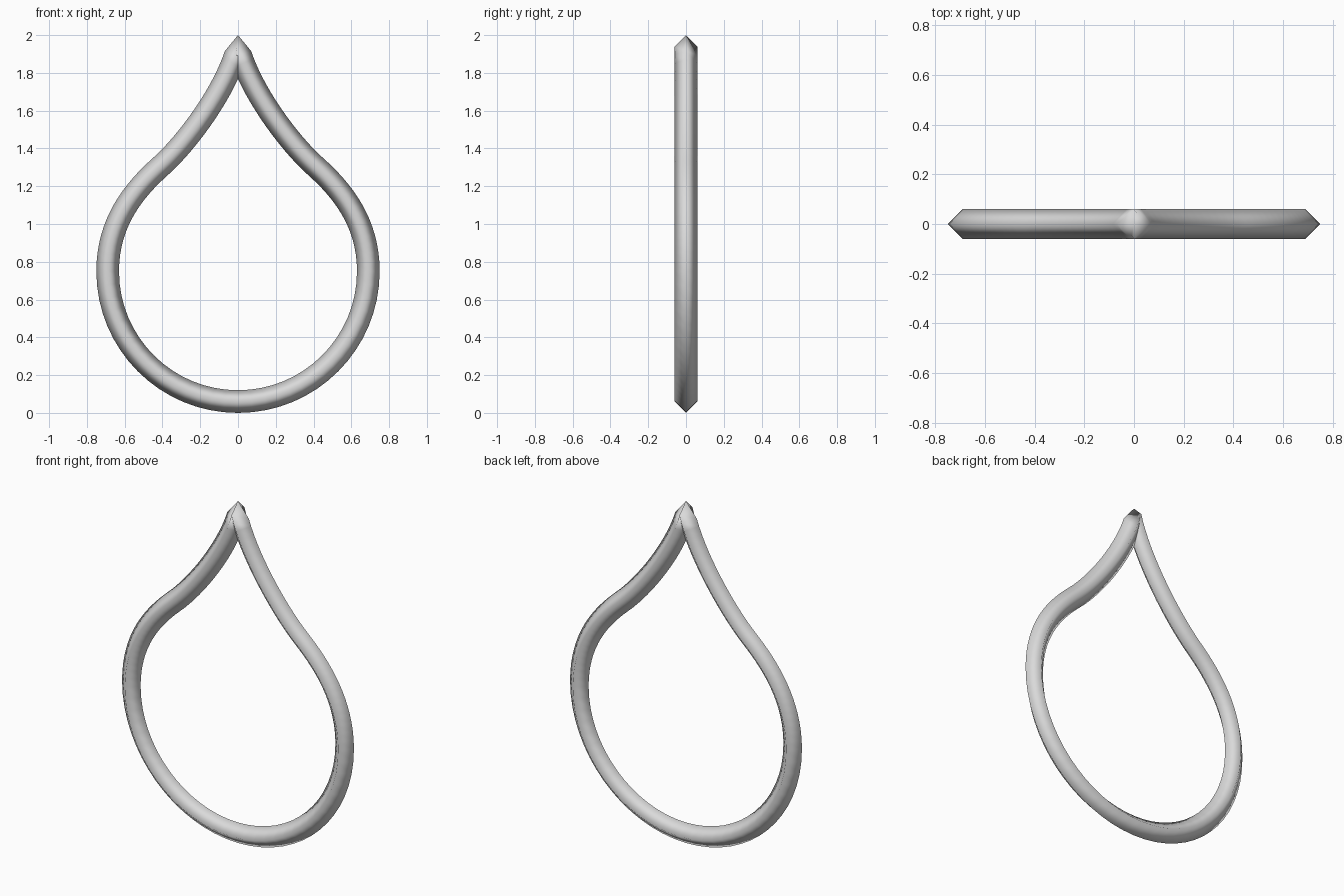
import bpy, math

if "Cube" in bpy.data.objects:
    bpy.data.objects.remove(bpy.data.objects["Cube"])

# One teardrop loop: bezier outline swept with a four-sided diamond section
R, TUBE, CZ = 0.69, 0.06, 0.75
K = 0.5523 * R

curve = bpy.data.curves.new("teardrop_loop", 'CURVE')
curve.dimensions = '3D'        # keeps the section unmitred at the tip
curve.twist_mode = 'Z_UP'
curve.resolution_u = 16
curve.bevel_depth = TUBE
curve.bevel_resolution = 0

# right half of the outline: (handle in, point, handle out)
bottom = ((-K, 0.06), (0, 0.06), (K, 0.06))
side = ((R, CZ - K), (R, CZ), (R, 1.01))
waist = ((0.55, 1.18), (0.41, 1.305), (0.27, 1.43))
tip = ((0.06, 1.71), (0, 1.94), (-0.06, 1.71))


def mirror(p):
    return tuple((-x, z) for x, z in reversed(p))


points = [bottom, side, waist, tip, mirror(waist), mirror(side)]
spline = curve.splines.new('BEZIER')
spline.bezier_points.add(len(points) - 1)
spline.use_cyclic_u = True
for bp, (a, c, b) in zip(spline.bezier_points, points):
    bp.handle_left_type = bp.handle_right_type = 'FREE'
    bp.handle_left, bp.co, bp.handle_right = (*a, 0), (*c, 0), (*b, 0)

# stand the outline upright and turn it into a smooth mesh
loop = bpy.data.objects.new("teardrop_loop", curve)
bpy.context.collection.objects.link(loop)
loop.rotation_euler = (math.radians(90), 0, 0)
bpy.context.view_layer.objects.active = loop
loop.select_set(True)
bpy.ops.object.convert(target='MESH')
loop = bpy.context.object
bpy.ops.object.transform_apply(location=False, rotation=True, scale=False)
bpy.ops.object.shade_smooth()

grey = bpy.data.materials.new("light grey")
grey.diffuse_color = (0.7, 0.7, 0.7, 1)
grey.use_nodes = True
grey.node_tree.nodes["Principled BSDF"].inputs["Base Color"].default_value = grey.diffuse_color
loop.data.materials.clear()
loop.data.materials.append(grey)
